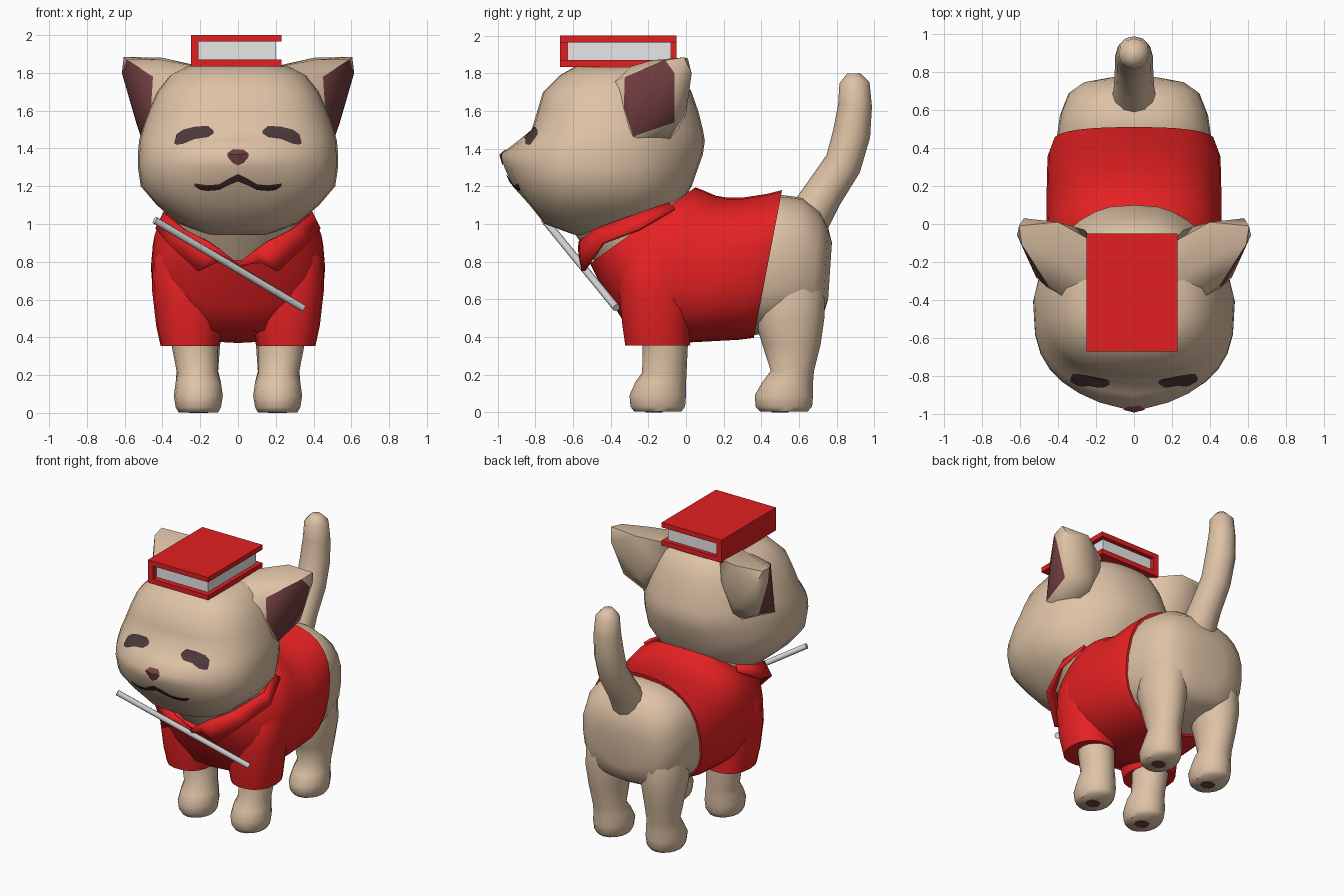
import bpy, bmesh, math
from mathutils import Vector
from mathutils.bvhtree import BVHTree


def material(name, r, g, b):
    m = bpy.data.materials.new(name)
    m.diffuse_color = (r, g, b, 1)
    return m


TAN = material("tan fur", 0.73, 0.54, 0.38)
RED = material("red cloth", 0.83, 0.016, 0.017)
BOOK = material("red book cover", 0.76, 0.014, 0.015)
EAR = material("maroon skin", 0.175, 0.050, 0.054)
DARK = material("dark eye", 0.07, 0.040, 0.041)
MOUTH = material("dark mouth", 0.045, 0.016, 0.018)
PAGE = material("page grey", 0.80, 0.80, 0.80)
METAL = material("metal grey", 0.68, 0.68, 0.68)


def finish(name, bm, mats, angle=50):
    bmesh.ops.recalc_face_normals(bm, faces=bm.faces)
    me = bpy.data.meshes.new(name)
    bm.to_mesh(me)
    bm.free()
    for m in mats:
        me.materials.append(m)
    if angle:
        me.shade_smooth()
        me.set_sharp_from_angle(angle=math.radians(angle))
    ob = bpy.data.objects.new(name, me)
    bpy.context.collection.objects.link(ob)
    return ob


def loft(name, rings, mat, n=20, p=2.0, angle=50, shift=None):
    """Skin superellipse rings given as (centre, half axis u, half axis v)."""
    bm = bmesh.new()
    e = 2 / p
    f = lambda t: math.copysign(abs(t) ** e, t) if abs(t) > 1e-6 else 0
    loops = []
    for c, u, v in rings:
        c, u, v = Vector(c), Vector(u), Vector(v)
        angs = [2 * math.pi * i / n for i in range(n)]
        loops.append([bm.verts.new(c + u * f(math.cos(a)) + v * f(math.sin(a))) for a in angs])
    for a, b in zip(loops, loops[1:]):
        for i in range(n):
            j = (i + 1) % n
            bm.faces.new((a[i], a[j], b[j], b[i]))
    bm.faces.new(loops[0])
    bm.faces.new(loops[-1])
    if shift:
        for v in bm.verts:
            shift(v.co)
    return finish(name, bm, [mat], angle)


def upright(rings):
    # (z, cx, cy, rx, ry)
    return [((cx, cy, z), (rx, 0, 0), (0, ry, 0)) for z, cx, cy, rx, ry in rings]


def tilted(rings):
    # (top y, top z, bottom y, bottom z, half width)
    return [((0, (a + c) / 2, (b + d) / 2), (w, 0, 0), (0, (a - c) / 2, (b - d) / 2))
            for a, b, c, d, w in rings]


def box(name, lo, hi, mat):
    bm = bmesh.new()
    bmesh.ops.create_cube(bm, size=1)
    for v in bm.verts:
        v.co = [l + (h - l) * (t + 0.5) for l, h, t in zip(lo, hi, v.co)]
    return finish(name, bm, [mat], 0)


# Head: horizontal rings (z, half width, front y, back y)
head_rows = [(0.945, 0.16, -0.60, -0.30), (1.0, 0.31, -0.75, -0.12), (1.1, 0.43, -0.825, -0.03),
             (1.2, 0.515, -0.885, 0.03), (1.3, 0.53, -0.905, 0.065), (1.37, 0.53, -0.90, 0.09),
             (1.44, 0.525, -0.86, 0.10), (1.5, 0.51, -0.82, 0.09), (1.6, 0.475, -0.79, 0.065),
             (1.7, 0.43, -0.76, 0.03), (1.79, 0.36, -0.67, -0.02), (1.835, 0.27, -0.59, -0.09)]


def shape_head(co):
    # pointed muzzle in front, narrower skull behind
    if co.y < -0.45 and 1.05 < co.z < 1.48:
        height = {1.1: 0.005, 1.2: 0.035, 1.3: 0.06, 1.37: 0.085, 1.44: 0.035}[round(co.z, 2)]
        co.y -= height * max(0, 1 - abs(co.x) / 0.42)
    co.x *= 1 - 0.3 * min(1, max(0, (co.y + 0.4) / 0.48)) ** 1.5


head = loft("head", upright([(z, 0, (f + b) / 2, w, (b - f) / 2) for z, w, f, b in head_rows]),
            TAN, n=28, p=2.75, angle=75, shift=shape_head)

# Ears: hulls with a dark opening facing outwards
opening = [(0.515, -0.28, 1.465), (0.46, -0.33, 1.62), (0.45, -0.325, 1.78),
           (0.59, -0.11, 1.87), (0.615, -0.06, 1.80), (0.54, -0.06, 1.54)]
shell = [(0.605, -0.01, 1.885), (0.40, 0.01, 1.88), (0.26, -0.03, 1.72), (0.20, -0.10, 1.835),
         (0.20, -0.32, 1.83), (0.32, -0.42, 1.74), (0.30, -0.10, 1.40), (0.38, 0.0, 1.58),
         (0.58, 0.03, 1.80), (0.41, -0.18, 1.87)]
for side, s in (("left", -1), ("right", 1)):
    bm = bmesh.new()
    dark = {bm.verts.new((x * s, y, z)) for x, y, z in opening}
    for x, y, z in shell:
        bm.verts.new((x * s, y, z))
    bmesh.ops.convex_hull(bm, input=bm.verts[:])
    for f in bm.faces:
        f.material_index = int(all(v in dark for v in f.verts))
    finish(side + "_ear", bm, [TAN, EAR], 55)

# Face details: thin patches laid onto the head surface
surface = BVHTree.FromPolygons([v.co for v in head.data.vertices],
                               [p.vertices[:] for p in head.data.polygons])


def face_patch(name, columns, mat):
    """columns: (x, top z, bottom z), interpolated and projected along y."""
    bm = bmesh.new()
    cols = []
    for a, b in zip(columns, columns[1:]):
        cols += [[p + (q - p) * k / 5 for p, q in zip(a, b)] for k in range(5)]
    cols.append(columns[-1])
    grid = []
    for x, top, bot in cols:
        line = []
        for k in range(7):
            hit, _, _, _ = surface.ray_cast(Vector((x, -2, bot + (top - bot) * k / 6)), Vector((0, 1, 0)))
            line.append(bm.verts.new(hit + Vector((0, -0.007, 0))))
        grid.append(line)
    for a, b in zip(grid, grid[1:]):
        for k in range(6):
            bm.faces.new((a[k], b[k], b[k + 1], a[k + 1]))
    ob = finish(name, bm, [mat])
    if sum(p.normal.y for p in ob.data.polygons) > 0:
        ob.data.flip_normals()


eye = [(0.13, 1.495, 1.48), (0.16, 1.52, 1.46), (0.23, 1.515, 1.45),
       (0.29, 1.50, 1.425), (0.325, 1.475, 1.42), (0.335, 1.44, 1.425)]
mouth = [(0.0, 1.265, 1.225), (0.05, 1.24, 1.205), (0.10, 1.21, 1.18), (0.16, 1.205, 1.175),
         (0.20, 1.21, 1.18), (0.23, 1.215, 1.20)]
nose = [(0.0, 1.395, 1.31), (0.03, 1.393, 1.325), (0.055, 1.375, 1.355)]
mirror = lambda c: [(-x, t, b) for x, t, b in reversed(c)]
face_patch("right_eye", eye, DARK)
face_patch("left_eye", mirror(eye), DARK)
face_patch("mouth", mirror(mouth) + mouth[1:], MOUTH)
face_patch("nose", mirror(nose) + nose[1:], EAR)

# Neck, hindquarters and shirt
loft("neck", tilted([(-0.10, 1.32, -0.60, 0.96, 0.30), (0.02, 1.17, -0.50, 0.82, 0.32),
                     (0.08, 1.05, -0.40, 0.70, 0.30)]), TAN)
loft("hindquarters", tilted([(0.30, 1.09, 0.12, 0.45, 0.40), (0.50, 1.155, 0.36, 0.41, 0.41),
                             (0.62, 1.14, 0.52, 0.43, 0.39), (0.71, 1.07, 0.66, 0.46, 0.345),
                             (0.755, 0.98, 0.725, 0.50, 0.27), (0.775, 0.90, 0.755, 0.60, 0.14)]),
     TAN, n=24, p=2.6, angle=70)
loft("shirt", tilted([(0.05, 1.195, -0.51, 0.79, 0.36), (0.10, 1.175, -0.46, 0.69, 0.42),
                      (0.16, 1.15, -0.38, 0.56, 0.45), (0.22, 1.14, -0.30, 0.43, 0.46),
                      (0.30, 1.14, 0.0, 0.37, 0.46), (0.43, 1.16, 0.28, 0.385, 0.455),
                      (0.51, 1.18, 0.36, 0.395, 0.425)]),
     RED, n=28, p=2.5)

# Collar: two folded flaps meeting in a point at the throat
upper = [(0, -0.53, 0.79), (0.10, -0.565, 0.87), (0.16, -0.56, 0.91), (0.28, -0.48, 0.97),
         (0.385, -0.25, 1.055), (0.34, -0.09, 1.11)]
lower = [(0, -0.535, 0.77), (0.11, -0.555, 0.80), (0.21, -0.545, 0.75), (0.37, -0.44, 0.90),
         (0.43, -0.25, 0.97), (0.375, -0.06, 1.08)]
for side, s in (("left", -1), ("right", 1)):
    bm = bmesh.new()
    rows = [[bm.verts.new((x * s, y, z)) for x, y, z in edge] for edge in (upper, lower)]
    for i in range(len(upper) - 1):
        bm.faces.new((rows[0][i], rows[0][i + 1], rows[1][i + 1], rows[1][i]))
    flap = finish(side + "_collar", bm, [RED], 40)
    thick = flap.modifiers.new("thickness", "SOLIDIFY")
    thick.thickness = 0.02
    thick.offset = 0

# Legs, sleeves and paw pads: (z, cx, cy, rx, ry)
front_leg = [(0.003, 0.21, -0.15, 0.105, 0.125), (0.03, 0.21, -0.15, 0.12, 0.145),
             (0.09, 0.21, -0.15, 0.13, 0.15), (0.16, 0.21, -0.135, 0.12, 0.135),
             (0.21, 0.215, -0.115, 0.108, 0.118), (0.36, 0.23, -0.11, 0.122, 0.12),
             (0.50, 0.24, -0.11, 0.12, 0.12)]
hind_leg = [(0.003, 0.21, 0.52, 0.105, 0.125), (0.03, 0.21, 0.52, 0.12, 0.15),
            (0.09, 0.21, 0.52, 0.13, 0.155), (0.16, 0.21, 0.54, 0.12, 0.135),
            (0.22, 0.215, 0.565, 0.11, 0.115), (0.36, 0.22, 0.56, 0.125, 0.155),
            (0.50, 0.22, 0.55, 0.15, 0.185), (0.68, 0.21, 0.55, 0.155, 0.19),
            (0.90, 0.17, 0.53, 0.12, 0.14)]
sleeve = [(0.355, 0.255, -0.15, 0.155, 0.175), (0.46, 0.258, -0.16, 0.175, 0.18),
          (0.65, 0.26, -0.16, 0.195, 0.20), (0.82, 0.26, -0.16, 0.19, 0.19),
          (0.96, 0.24, -0.13, 0.13, 0.13)]
for side, s in (("left", -1), ("right", 1)):
    flip = lambda rows: upright([(z, cx * s, cy, rx, ry) for z, cx, cy, rx, ry in rows])
    loft(side + "_front_leg", flip(front_leg), TAN, n=16, angle=60)
    loft(side + "_hind_leg", flip(hind_leg), TAN, n=16, angle=60)
    loft(side + "_sleeve", flip(sleeve), RED, n=18, p=2.3)
    for part, y in (("front", -0.17), ("hind", 0.50)):
        loft(f"{side}_{part}_paw_pad", flip([(0, 0.21, y, 0.05, 0.045), (0.006, 0.21, y, 0.05, 0.045)]),
             EAR, n=8)

# Tail: (y, z, radius, path angle in degrees)
tail = [(0.64, 1.01, 0.12, 50), (0.73, 1.16, 0.105, 55), (0.835, 1.32, 0.10, 62), (0.88, 1.48, 0.10, 78),
        (0.898, 1.63, 0.09, 86), (0.895, 1.75, 0.08, 92), (0.89, 1.80, 0.035, 92)]
loft("tail", [((0, y, z), (r, 0, 0), (0, r * math.sin(math.radians(a)), -r * math.cos(math.radians(a))))
              for y, z, r, a in tail], TAN, n=12, angle=80)

# Book on the head, spine on the left
box("book_bottom_cover", (-0.25, -0.67, 1.835), (0.23, -0.05, 1.87), BOOK)
box("book_top_cover", (-0.25, -0.67, 1.965), (0.23, -0.05, 2.0), BOOK)
box("book_spine", (-0.25, -0.67, 1.87), (-0.21, -0.05, 1.965), BOOK)
box("book_pages", (-0.21, -0.63, 1.87), (0.20, -0.08, 1.965), PAGE)

# Metal rod slanting across the chest
a, b = Vector((-0.44, -0.75, 1.02)), Vector((0.345, -0.37, 0.555))
u = (b - a).cross(Vector((0, 0, 1))).normalized()
v = (b - a).cross(u).normalized()
loft("rod", [(c, u * 0.02, v * 0.02) for c in (a, b)], METAL, n=8)
